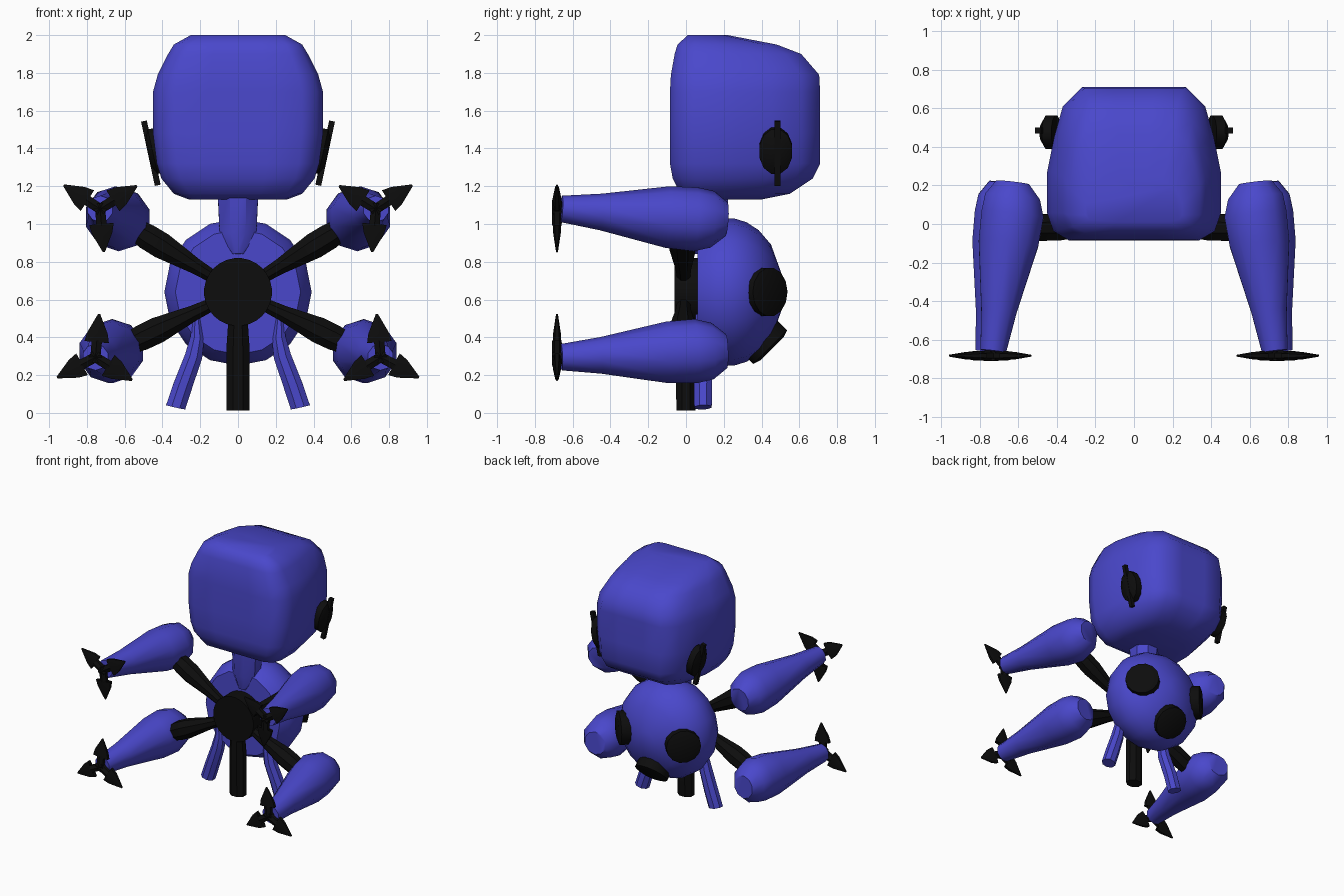
import bpy, bmesh, math
from mathutils import Vector

if "Cube" in bpy.data.objects:
    bpy.data.objects.remove(bpy.data.objects["Cube"])

def material(name, c):
    m = bpy.data.materials.new(name)
    m.diffuse_color = (*c, 1)
    m.use_nodes = True
    m.node_tree.nodes["Principled BSDF"].inputs["Base Color"].default_value = m.diffuse_color
    return m

BLUE = material("blue_shell", (0.068, 0.064, 0.60))
BLACK = material("black_parts", (0.004, 0.004, 0.004))

def finish(name, rings, mat, mirror=False, angle=40):
    """Skin a list of equal point rings, cap both ends, make the object."""
    bm = bmesh.new()
    vr = [[bm.verts.new(p) for p in r] for r in rings]
    n = len(vr[0])
    for a, b in zip(vr, vr[1:]):
        for i in range(n):
            j = (i + 1) % n
            bm.faces.new((a[i], a[j], b[j], b[i]))
    bm.faces.new(vr[0][::-1])
    bm.faces.new(vr[-1])
    bmesh.ops.recalc_face_normals(bm, faces=bm.faces)
    me = bpy.data.meshes.new(name)
    bm.to_mesh(me)
    bm.free()
    ob = bpy.data.objects.new(name, me)
    bpy.context.collection.objects.link(ob)
    me.materials.append(mat)
    if mirror:
        m = ob.modifiers.new("mirror", 'MIRROR')
        m.use_clip = False
        m.use_mirror_merge = False
    bpy.ops.object.select_all(action='DESELECT')
    ob.select_set(True)
    bpy.context.view_layer.objects.active = ob
    bpy.ops.object.shade_smooth_by_angle(angle=math.radians(angle))
    return ob

def loft(name, path, mat, sides=8, mirror=False, ref=(0, 1, 0), angle=40):
    """Tube along (point, width, depth) stations; depth runs along ref."""
    t = (Vector(path[-1][0]) - Vector(path[0][0])).normalized()
    u = Vector(ref).cross(t).normalized()
    v = t.cross(u)
    rings = []
    for p, w, d in path:
        rings.append([Vector(p) + u * w * math.cos(a) + v * d * math.sin(a)
                      for a in (2 * math.pi * (i + .5) / sides for i in range(sides))])
    return finish(name, rings, mat, mirror, angle)

# Head: stacked rounded sections, narrower toward the back
half = [(.35, -1), (.75, -1), (.93, -.88), (1, -.65), (1, -.1), (.92, .35), (.82, .75), (.6, 1), (.25, 1)]
section = half + [(-x, y) for x, y in reversed(half)]
levels = [(1.13, .26, .03, .40), (1.16, .34, -.03, .55), (1.24, .405, -.07, .67), (1.32, .43, -.085, .71),
          (1.48, .45, -.085, .71), (1.70, .45, -.085, .71), (1.79, .425, -.08, .705),
          (1.90, .37, -.06, .61), (1.95, .34, -.045, .48), (2.0, .25, .01, .22)]
finish("head", [[(x * hx, (f + b) / 2 + y * (b - f) / 2, z) for x, y in section]
                for z, hx, f, b in levels], BLUE, angle=60)

# Body: ellipsoid with its front sliced flat
C = Vector((0, .22, .64))
rings = []
for k in range(8):
    s = -.16 + (.295 + .16) * k / 7
    r = .392 * math.sqrt(max(0, 1 - (s / .30) ** 2))
    rings.append([C + Vector((r * math.cos(a), s, r * math.sin(a)))
                  for a in (2 * math.pi * i / 16 for i in range(16))])
finish("body", rings, BLUE, angle=50)

# Neck
loft("neck", [((0, .06, .84), .03, .02), ((0, .11, .94), .105, .1), ((0, .12, 1.2), .118, .12)], BLUE)

# Black pads on the back of the body
def pad(name, d, mirror=False):
    d = Vector(d)
    c = C + Vector((d.x * .276, .21, d.z * .276))
    n = (d * .75 + Vector((0, .75, 0))).normalized()
    loft(name, [(c - n * .05, .13, .13), (c + n * .022, .13, .13), (c + n * .035, .09, .09)],
         BLACK, 14, mirror, (0, .3, 1) if mirror else (1, 0, 0))

pad("side_pad", (1, 0, 0), True)
pad("bottom_pad", (0, 0, -1))

# Front hub
loft("hub", [((0, -.06, .64), .18, .18), ((0, .08, .64), .18, .18)], BLACK, 28, ref=(0, 0, 1))

# Black limbs radiating from the hub
def limb(name, end, mirror=True):
    a, b = Vector((0, -.01, .64)), Vector(end)
    st = [(.2, .035), (.4, .045), (.72, .075), (.86, .074), (1, .06)]
    loft(name, [(a.lerp(b, t), r, r) for t, r in st], BLACK, 8, mirror)

limb("upper_limb", (.56, -.02, .98))
limb("lower_limb", (.59, -.02, .36))
loft("centre_leg", [((0, -.005, .56), .05, .05), ((0, 0, .35), .066, .06), ((0, 0, .012), .066, .055)], BLACK)

# Short blue legs
loft("blue_leg", [((.22, .07, .52), .02, .02), ((.215, .08, .40), .04, .04), ((.235, .08, .30), .05, .05),
                  ((.29, .09, .15), .055, .052), ((.33, .09, .03), .056, .05)], BLUE, mirror=True)

# Forearms and three-pronged claws
def forearm(name, root, tip, angles):
    r0, r1 = Vector(root), Vector(tip)
    st = [(.215, .09), (.14, .15), (.05, .17), (-.10, .163), (-.45, .097), (-.66, .07)]
    path = []
    for y, r in st:
        p = r0.lerp(r1, max(0, (.05 - y) / .71))
        path.append(((p.x, y, p.z), r, r))
    loft(name + "_forearm", path, BLUE, 10, True, (0, 0, 1), 50)
    for i, a in enumerate(angles):
        d = Vector((math.cos(math.radians(a)), 0, math.sin(math.radians(a))))
        c = Vector((r1.x, -.683, r1.z))
        loft(f"{name}_claw_{i + 1}",
             [(c - d * .03, .03, .027), (c + d * .09, .032, .025), (c + d * .08, .075, .022),
              (c + d * .13, .062, .02), (c + d * .23, .006, .005)], BLACK, 6, True)

forearm("upper", (.63, 0, 1.025), (.73, 0, 1.08), (33, 148, 265))
forearm("lower", (.665, 0, .327), (.755, 0, .295), (-28, 212, 95))

# Ear discs with thin upright blades, leaning outward at the top
n = Vector((1, 0, -.22)).normalized()
e = Vector((.442, .475, 1.385))
loft("ear_disc", [(e - n * .04, .09, .125), (e + n * .01, .09, .125), (e + n * .035, .05, .07)],
     BLACK, 12, True, (0, 0, 1))
loft("ear_blade", [((.425, .485, 1.205), .022, .022), ((.498, .485, 1.545), .022, .022)],
     BLACK, 4, True)
